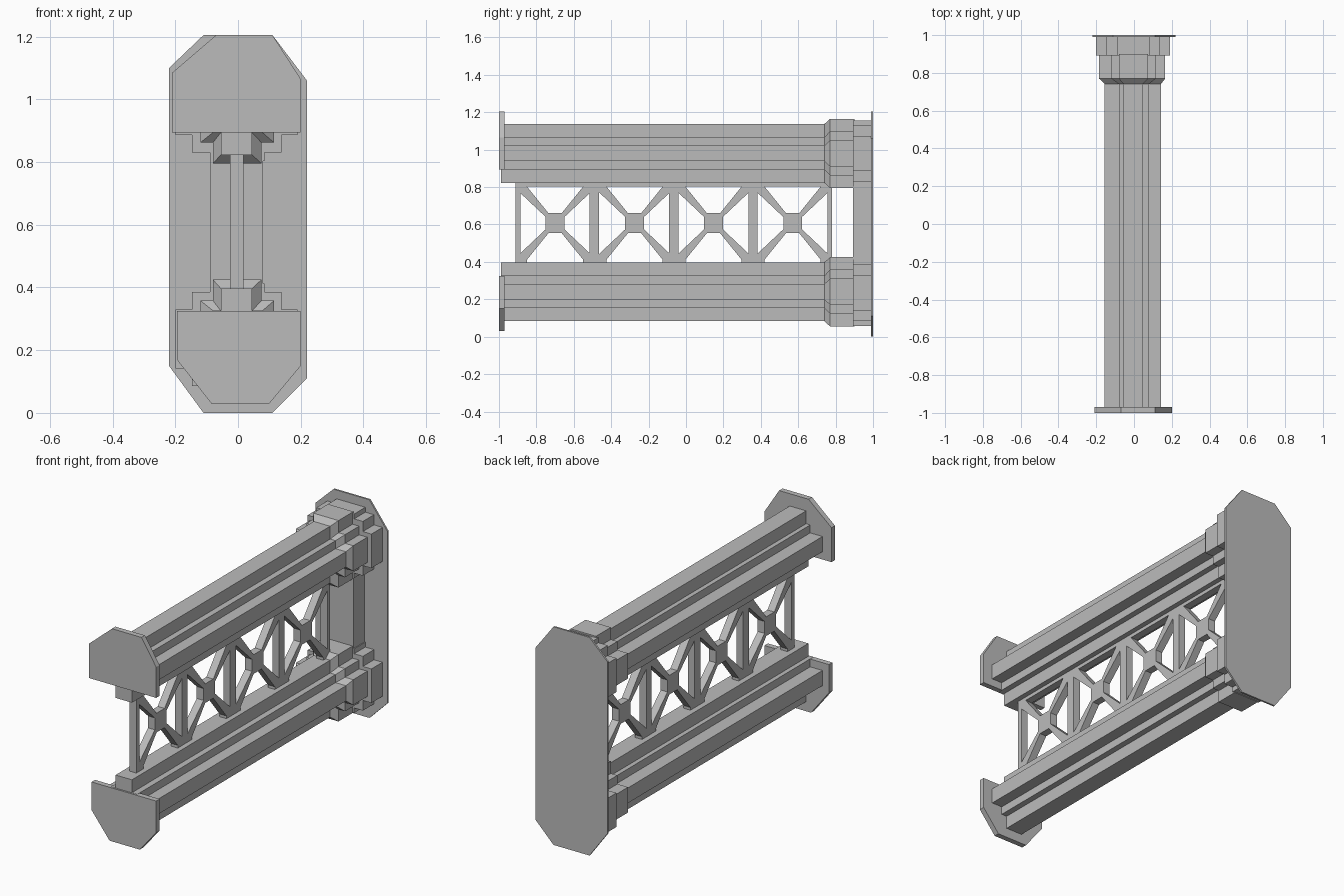
import bpy, bmesh

cube = bpy.data.objects.get("Cube")
if cube:
    bpy.data.objects.remove(cube, do_unlink=True)

grey = bpy.data.materials.new("plain grey")
grey.use_nodes = True
colour = (0.5, 0.5, 0.5, 1)
grey.diffuse_color = colour
grey.node_tree.nodes["Principled BSDF"].inputs["Base Color"].default_value = colour


def finish(name, bm):
    bmesh.ops.recalc_face_normals(bm, faces=bm.faces)
    mesh = bpy.data.meshes.new(name)
    bm.to_mesh(mesh)
    bm.free()
    mesh.materials.append(grey)
    obj = bpy.data.objects.new(name, mesh)
    bpy.context.collection.objects.link(obj)
    return obj


def loft(bm, rings):
    """Skin a row of matching closed rings and cap both ends."""
    rows = [[bm.verts.new(p) for p in ring] for ring in rings]
    for a, b in zip(rows, rows[1:]):
        for i in range(len(a)):
            j = (i + 1) % len(a)
            bm.faces.new((a[i], a[j], b[j], b[i]))
    bm.faces.new(rows[0])
    bm.faces.new(rows[-1])


def plate(name, outline, y0, y1):
    bm = bmesh.new()
    loft(bm, [[(x, y, z) for x, z in outline] for y in (y0, y1)])
    return finish(name, bm)


def stepped_ring(y, centre, xs_left, xs_right, heights):
    """Stepped cross section: tall and narrow, then middle, then short and wide."""
    quarter = []
    for i in range(3):
        quarter.append((i, i))
        if i < 2:
            quarter.append((i, i + 1))
    right = [(xs_right[a], heights[b]) for a, b in quarter]
    left = [(-xs_left[a], heights[b]) for a, b in quarter]
    pts = right + [(x, -z) for x, z in reversed(right)]
    pts += [(x, -z) for x, z in left] + list(reversed(left))
    return [(x, y, centre + z) for x, z in pts]


# Stepped beams with flared collars
beam = ((0.055, 0.08, 0.155), (0.045, 0.078, 0.142), (0.157, 0.086, 0.042))
collar = ((0.08, 0.12, 0.185), (0.075, 0.115, 0.165), (0.185, 0.118, 0.07))
socket = ((0.09, 0.147, 0.2), (0.085, 0.138, 0.19), (0.177, 0.15, 0.094))

for label, centre in (("lower", 0.24), ("upper", 0.98)):
    bm = bmesh.new()
    loft(bm, [stepped_ring(-0.99, centre, *beam),
              stepped_ring(0.74, centre, *beam),
              stepped_ring(0.77, centre, *collar),
              stepped_ring(0.9, centre, *collar)])
    finish(label + "_beam", bm)
    bm = bmesh.new()
    offset = -0.005 if label == "lower" else 0
    loft(bm, [stepped_ring(y, centre + offset, *socket) for y in (0.893, 0.992)])
    finish(label + "_socket", bm)

# Front end caps
plate("upper_end_cap", [(-0.21, 0.895), (-0.21, 1.085), (-0.07, 1.205),
                        (0.11, 1.205), (0.2, 1.065), (0.2, 0.895)], -1, -0.97)
plate("lower_end_cap", [(-0.195, 0.325), (-0.195, 0.17), (-0.085, 0.03),
                        (0.1, 0.03), (0.2, 0.15), (0.2, 0.325)], -1, -0.97)

# Back plate and the spine joining the two sockets
plate("back_plate", [(-0.22, 0.15), (-0.22, 1.1), (-0.11, 1.205), (0.11, 1.205),
                     (0.22, 1.06), (0.22, 0.11), (0.11, 0), (-0.11, 0)], 0.99, 1)
plate("spine", [(-0.09, 0.3), (-0.09, 0.9), (0.08, 0.9), (0.08, 0.3)], 0.893, 0.992)

# Lattice web between the beams
X0, X1, MID, HALF = -0.025, 0.017, 0.607, 0.215


def web_piece(bm, outline):
    loft(bm, [[(x, y, z) for y, z in outline] for x in (X0, X1)])


def web_box(bm, y0, y1, z0, z1):
    web_piece(bm, [(y0, z0), (y1, z0), (y1, z1), (y0, z1)])


bm = bmesh.new()
hub = [(0.035, 0.053), (0.05, 0.033)]
brace = [hub[0], (0.15, 0.195), (0.15, HALF), (0.19, HALF), (0.19, 0.165), hub[1]]
for centre in (-0.7, -0.275, 0.147, 0.57):
    for sy in (-1, 1):
        for sz in (-1, 1):
            web_piece(bm, [(centre + sy * y, MID + sz * z) for y, z in brace])
    a, b = hub
    octagon = [a, b, (b[0], -b[1]), (a[0], -a[1])]
    octagon += [(-y, -z) for y, z in octagon]
    web_piece(bm, [(centre + y, MID + z) for y, z in octagon])
for y0, y1 in ((-0.912, -0.885), (-0.515, -0.464), (-0.092, -0.04),
               (0.335, 0.382), (0.757, 0.78)):
    web_box(bm, y0, y1, MID - HALF, MID + HALF)
web_box(bm, -0.912, 0.78, 0.803, 0.83)
finish("lattice_web", bm)
